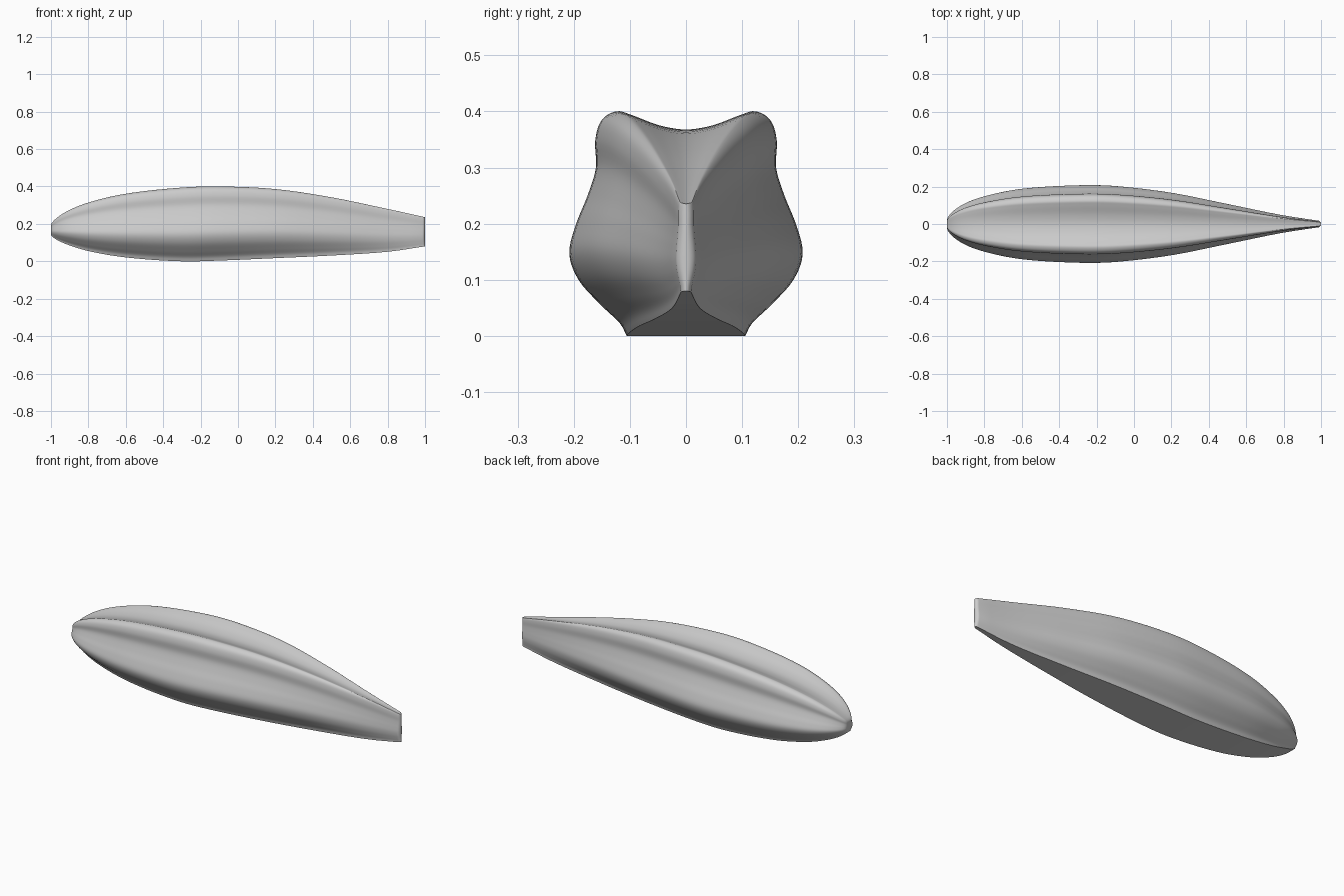
import bpy, bmesh, math

cube = bpy.data.objects.get("Cube")
if cube:
    bpy.data.objects.remove(cube, do_unlink=True)

# Stations along the hull: x, half width, underside height, top height
STATIONS = [
    (-1.0, .016, .145, .19), (-.98, .056, .122, .222), (-.9, .112, .085, .275),
    (-.8, .148, .055, .314), (-.6, .188, .021, .361), (-.3, .207, 0, .394),
    (-.1, .203, .004, .4), (.2, .167, .017, .386), (.5, .107, .031, .342),
    (.8, .046, .051, .28), (1.0, .016, .08, .236),
]
# Half cross-section, from the lower chine round to the centre of the top groove
SECTION = [(.105, 0), (.118, .024), (.15, .055), (.19, .1), (.207, .148),
           (.195, .2), (.175, .25), (.16, .3), (.161, .35), (.15, .385),
           (.125, .4), (.1, .394), (.05, .375), (0, .367)]
WIDTH, HEIGHT = .207, .4
RIDGE = 10
STEPS = 5
TAIL_RADIUS = .014


def hermite(a, b, ma, mb, h, s):
    return ((2*s**3 - 3*s*s + 1)*a + (s**3 - 2*s*s + s)*h*ma
            + (3*s*s - 2*s**3)*b + (s**3 - s*s)*h*mb)


def smooth(keys, vals, t):
    """Smooth curve through the values at uneven keys."""
    n = len(keys)
    i = max(j for j in range(n - 1) if keys[j] <= t or j == 0)

    def slope(k):
        lo, hi = max(k - 1, 0), min(k + 1, n - 1)
        return (vals[hi] - vals[lo]) / (keys[hi] - keys[lo])
    h = keys[i + 1] - keys[i]
    return hermite(vals[i], vals[i + 1], slope(i), slope(i + 1), h, (t - keys[i]) / h)


# Fine half section, mirrored past the groove so that it stays smooth there
points = SECTION + [(-SECTION[-2][0], SECTION[-2][1])]
keys = list(range(len(points)))
half = []
for k in range((len(SECTION) - 1) * STEPS + 1):
    u = k / STEPS
    y = smooth(keys, [p[0] for p in points], u) / WIDTH
    z = smooth(keys, [p[1] for p in points], u) / HEIGHT
    half.append((y, z, u > RIDGE))
half[-1] = (0, half[-1][1], True)

# Stations are crowded towards the blunt nose, then round off the thin tail
nose_keys = [math.sqrt((s[0] + 1) / 2) for s in STATIONS]
tail_start = 1 - TAIL_RADIUS
last = math.sqrt((tail_start + 1) / 2)
rings = [(last * i / 60, 1) for i in range(61)]
for deg in range(12, 85, 12):
    x = tail_start + TAIL_RADIUS * math.sin(math.radians(deg)) / math.sin(math.radians(84))
    rings.append((math.sqrt((x + 1) / 2), math.cos(math.radians(deg))))

bm = bmesh.new()
loops = []
for t, pinch in rings:
    w, low, high = (smooth(nose_keys, [s[c] for s in STATIONS], t) for c in (1, 2, 3))
    x = 2 * t * t - 1
    right, left = [], []
    for y, z, groove in half:
        if groove:
            z = 1 - (1 - z) * w / WIDTH
        co = (x, y * w * pinch, low + (high - low) * z)
        left.append(bm.verts.new(co))
        if y > 0:
            right.append(bm.verts.new((co[0], -co[1], co[2])))
    loops.append(left + right[::-1])

# Skin, flat underside and end caps
for a, b in zip(loops, loops[1:]):
    for i in range(len(a)):
        j = (i + 1) % len(a)
        bm.faces.new((a[i], a[j], b[j], b[i]))
bm.faces.new(loops[0])
bm.faces.new(loops[-1])
bmesh.ops.recalc_face_normals(bm, faces=bm.faces[:])

mesh = bpy.data.meshes.new("hull")
bm.to_mesh(mesh)
bm.free()
hull = bpy.data.objects.new("hull", mesh)
bpy.context.collection.objects.link(hull)

# Plain grey
grey = bpy.data.materials.new("light grey")
grey.use_nodes = True
colour = (.6, .6, .6, 1)
grey.diffuse_color = colour
grey.node_tree.nodes["Principled BSDF"].inputs["Base Color"].default_value = colour
mesh.materials.append(grey)

bpy.ops.object.select_all(action="DESELECT")
hull.select_set(True)
bpy.context.view_layer.objects.active = hull
bpy.ops.object.shade_smooth_by_angle(angle=math.radians(35))
